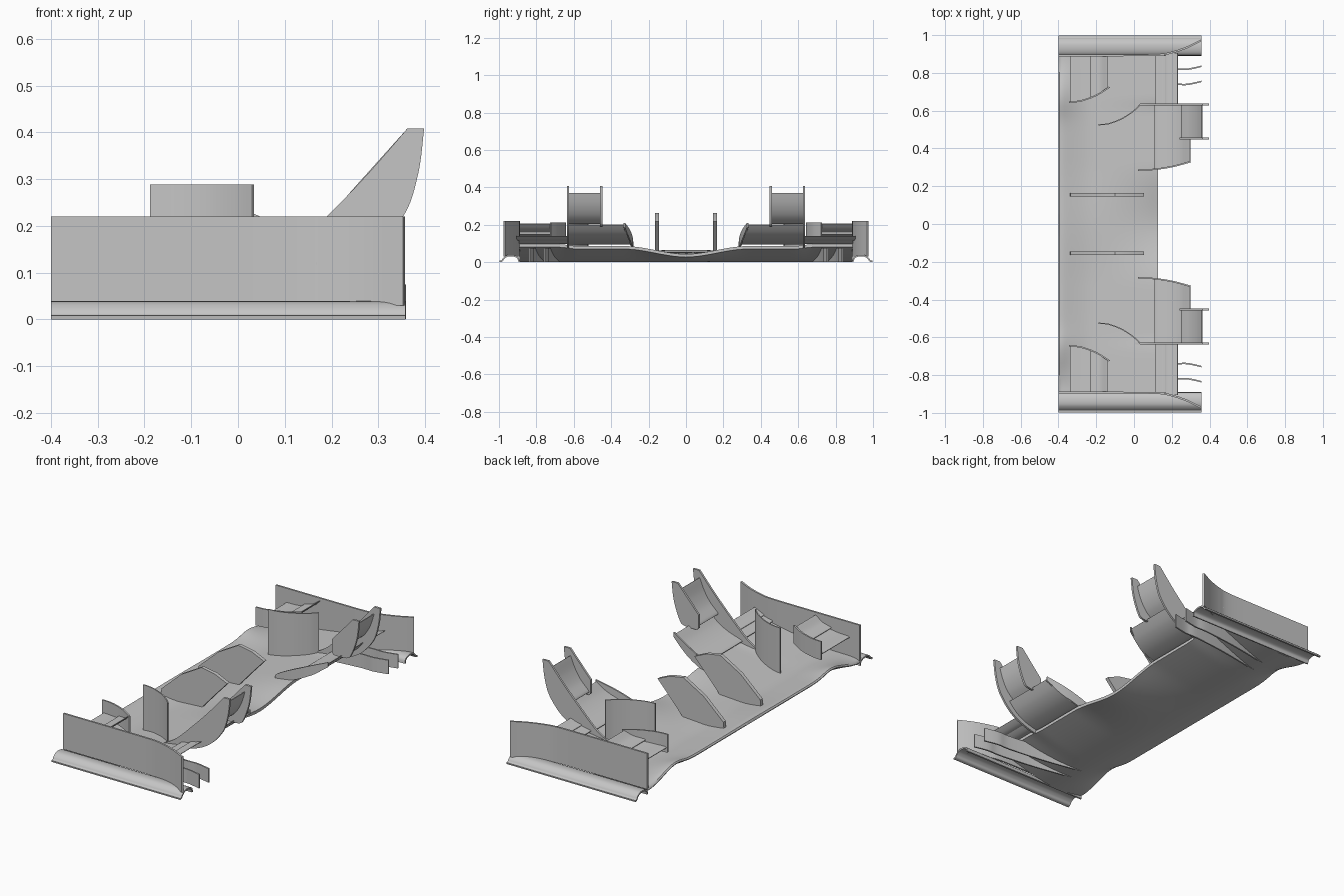
import bpy, bmesh, math

cube = bpy.data.objects.get("Cube")
if cube:
    bpy.data.objects.remove(cube, do_unlink=True)

grey = bpy.data.materials.new("plain grey")
grey.use_nodes = True
COLOUR = (0.56, 0.56, 0.56, 1)
grey.diffuse_color = COLOUR
grey.node_tree.nodes["Principled BSDF"].inputs["Base Color"].default_value = COLOUR


def loft(name, rings, mirror=True):
    """Skin closed rings of equal length, cap the ends, mirror across the span."""
    bm = bmesh.new()
    rows = [[bm.verts.new(p) for p in ring] for ring in rings]
    n = len(rows[0])
    for a, b in zip(rows, rows[1:]):
        for i in range(n):
            j = (i + 1) % n
            bm.faces.new((a[i], a[j], b[j], b[i]))
    bm.faces.new(rows[0])
    bm.faces.new(rows[-1])
    bmesh.ops.recalc_face_normals(bm, faces=bm.faces)
    mesh = bpy.data.meshes.new(name)
    bm.to_mesh(mesh)
    bm.free()
    mesh.materials.append(grey)
    ob = bpy.data.objects.new(name, mesh)
    bpy.context.collection.objects.link(ob)
    if mirror:
        mod = ob.modifiers.new("mirror", 'MIRROR')
        mod.use_axis = (False, True, False)
    bpy.context.view_layer.objects.active = ob
    ob.select_set(True)
    bpy.ops.object.shade_smooth_by_angle(angle=math.radians(35))
    ob.select_set(False)
    return ob


def smooth(a, b, v):
    t = min(1, max(0, (v - a) / (b - a)))
    return t * t * (3 - 2 * t)


def curve(points, steps=8):
    """Smooth path through a few points (Catmull-Rom)."""
    p = [points[0]] + list(points) + [points[-1]]
    out = []
    for a, b, c, d in zip(p, p[1:], p[2:], p[3:]):
        for k in range(steps):
            t = k / steps
            out.append(tuple(
                0.5 * (2 * q + (r - o) * t + (2 * o - 5 * q + 4 * r - s) * t * t
                       + (3 * q - o - 3 * r + s) * t ** 3)
                for o, q, r, s in zip(a, b, c, d)))
    return out + [tuple(points[-1])]


def offset(path, thick, taper=False):
    """Closed 2D outline around an open path."""
    left, right = [], []
    for i, (u, v) in enumerate(path):
        a, b = path[max(i - 1, 0)], path[min(i + 1, len(path) - 1)]
        du, dv = b[0] - a[0], b[1] - a[1]
        size = math.hypot(du, dv)
        t = i / (len(path) - 1)
        h = thick / 2 * (0.25 + 2 * math.sqrt(t) * (1 - t) if taper else 1)
        left.append((u - dv / size * h, v + du / size * h))
        right.append((u + dv / size * h, v - du / size * h))
    return left + right[::-1]


def vane(name, points, bottom, top, thick=0.008):
    """Upright curved sheet along an x-y path; bottom and top are functions of x."""
    outline = offset(curve(points), thick)
    return loft(name, [[(x, y, f(x)) for x, y in outline] for f in (bottom, top)])


def flap(name, camber, inner, outer, thick=0.014):
    """Cambered wing element from an x-z line; inner and outer give y from x."""
    outline = offset(curve(camber), thick, True)
    return loft(name, [[(x, f(x), z) for x, z in outline] for f in (inner, outer)])


def plate(name, outline, y, thick):
    """Flat upright plate cut from an x-z outline."""
    return loft(name, [[(x, y + s * thick / 2, z) for x, z in outline] for s in (-1, 1)])


def flat(v):
    return lambda x: v


# Main plane, full span
LEAD, TRAIL = -0.399, 0.127


def under(t, y):
    w = smooth(0, 0.33, abs(y))
    step = smooth(0.58, 0.68, abs(y))
    trail = 0.027 + 0.043 * w + 0.01 * step
    nose = 0.05 - 0.03 * smooth(0.7, 0.88, abs(y))
    nose += 0.02 * math.exp(-((abs(y) - 0.65) / 0.08) ** 2)
    return nose * max(0, 1 - t / 0.35) ** 2 + trail * max(0, (t - 0.3) / 0.7) ** 1.5


def over(t, y):
    w = smooth(0, 0.33, abs(y))
    fat = 0.048 - 0.008 * w
    return under(t, y) + 0.004 + 0.012 * t + fat * 2.3 * math.sqrt(t) * (1 - t)


STEPS = 20
ts = [(i / STEPS) ** 1.5 for i in range(STEPS + 1)]
rings = []
for k in range(81):
    y = -0.89 + 1.78 * k / 80
    loop = [(t, under(t, y)) for t in ts] + [(t, over(t, y)) for t in ts[::-1]]
    rings.append([(LEAD + (TRAIL - LEAD) * t, y, z) for t, z in loop])
loft("main_plane", rings, mirror=False)

# End plates with their arched foot plates
vane("end_plate", [(-0.4, 0.893), (-0.1, 0.893), (0.12, 0.895), (0.2, 0.908),
                   (0.28, 0.935), (0.355, 0.972)], flat(0.03), flat(0.22), 0.01)
arch = offset(curve([(0.894, 0.003), (0.9, 0.024), (0.925, 0.034), (0.955, 0.033),
                     (0.975, 0.02), (0.984, 0.007), (0.997, 0.004)], 4), 0.008)
loft("foot_plate", [[(x, y, z) for y, z in arch] for x in (-0.4, 0.358)])

# Outboard flaps between the tall crescent and the end plate
flap("outer_flap_front", [(0.113, 0.102), (0.15, 0.107), (0.185, 0.12)], flat(0.63), flat(0.893), 0.012)
flap("outer_flap_rear", [(0.167, 0.119), (0.2, 0.125), (0.232, 0.14)], flat(0.63), flat(0.905), 0.01)


# Large inner flaps with their curved end fences
def fence_y(x):
    return 0.285 + 0.045 * max(0, (x - 0.02) / 0.28) ** 2


flap("inner_flap", [(0.108, 0.098), (0.19, 0.122), (0.25, 0.155), (0.297, 0.2)],
     fence_y, flat(0.63))
vane("inner_flap_fence", [(x, fence_y(x)) for x in (0.02, 0.1, 0.2, 0.3)],
     lambda x: 0.065 + 0.12 * max(0, (x - 0.02) / 0.28) ** 1.8,
     lambda x: 0.085 + 0.125 * max(0, (x - 0.02) / 0.28) ** 0.8)

# Tall winglets held by two crescent plates
flap("tall_winglet", [(0.25, 0.205), (0.3, 0.25), (0.335, 0.305), (0.36, 0.37)],
     flat(0.45), flat(0.63))
rear_edge = curve([(0.398, 0.408), (0.385, 0.31), (0.353, 0.22), (0.27, 0.13),
                   (0.15, 0.08), (-0.005, 0.06)])
front_edge = curve([(0.0, 0.07), (0.08, 0.115), (0.19, 0.22), (0.28, 0.314), (0.362, 0.408)])
plate("outer_crescent", rear_edge + front_edge, 0.632, 0.011)
short_edge = curve([(0.398, 0.408), (0.385, 0.31), (0.353, 0.22), (0.325, 0.193), (0.25, 0.19)])
plate("inner_crescent", short_edge + [(0.24, 0.2), (0.24, 0.272), (0.362, 0.408)], 0.453, 0.011)

# Upright turning vanes on the main plane
vane("turning_vane", [(-0.188, 0.525), (-0.13, 0.532), (-0.06, 0.56), (0.0, 0.6), (0.032, 0.632)],
     lambda x: 0.03 + 0.2 * max(0, x + 0.15), flat(0.288), 0.006)


# Small two-element cascades fixed to the end plates
def cascade_y(x):
    return 0.645 + 0.08 * max(0, (x + 0.345) / 0.215) ** 2


vane("cascade_side", [(x, cascade_y(x)) for x in (-0.345, -0.28, -0.2, -0.13)],
     flat(0.115), flat(0.212))
flap("cascade_front", [(-0.34, 0.14), (-0.28, 0.141), (-0.215, 0.153)], cascade_y, flat(0.893), 0.012)
flap("cascade_rear", [(-0.233, 0.161), (-0.18, 0.174), (-0.14, 0.206)], cascade_y, flat(0.893), 0.01)

# Central mounting pylons
pylon = [(-0.34, 0.04), (-0.335, 0.09), (-0.22, 0.195), (-0.1, 0.264), (-0.02, 0.25),
         (0.052, 0.218), (-0.02, 0.14), (-0.1, 0.05)]
plate("mounting_pylon", pylon, 0.155, 0.02)

# Strakes under the wing tips
for label, y in (("inner", 0.735), ("outer", 0.815)):
    vane(label + "_strake", [(-0.22, y - 0.06), (0.0, y - 0.02), (0.2, y + 0.003),
                             (0.28, y + 0.004), (0.358, y + 0.02)],
         flat(0.001), lambda x: min(0.075, 0.012 + 0.21 * max(0, x + 0.2)), 0.008)
